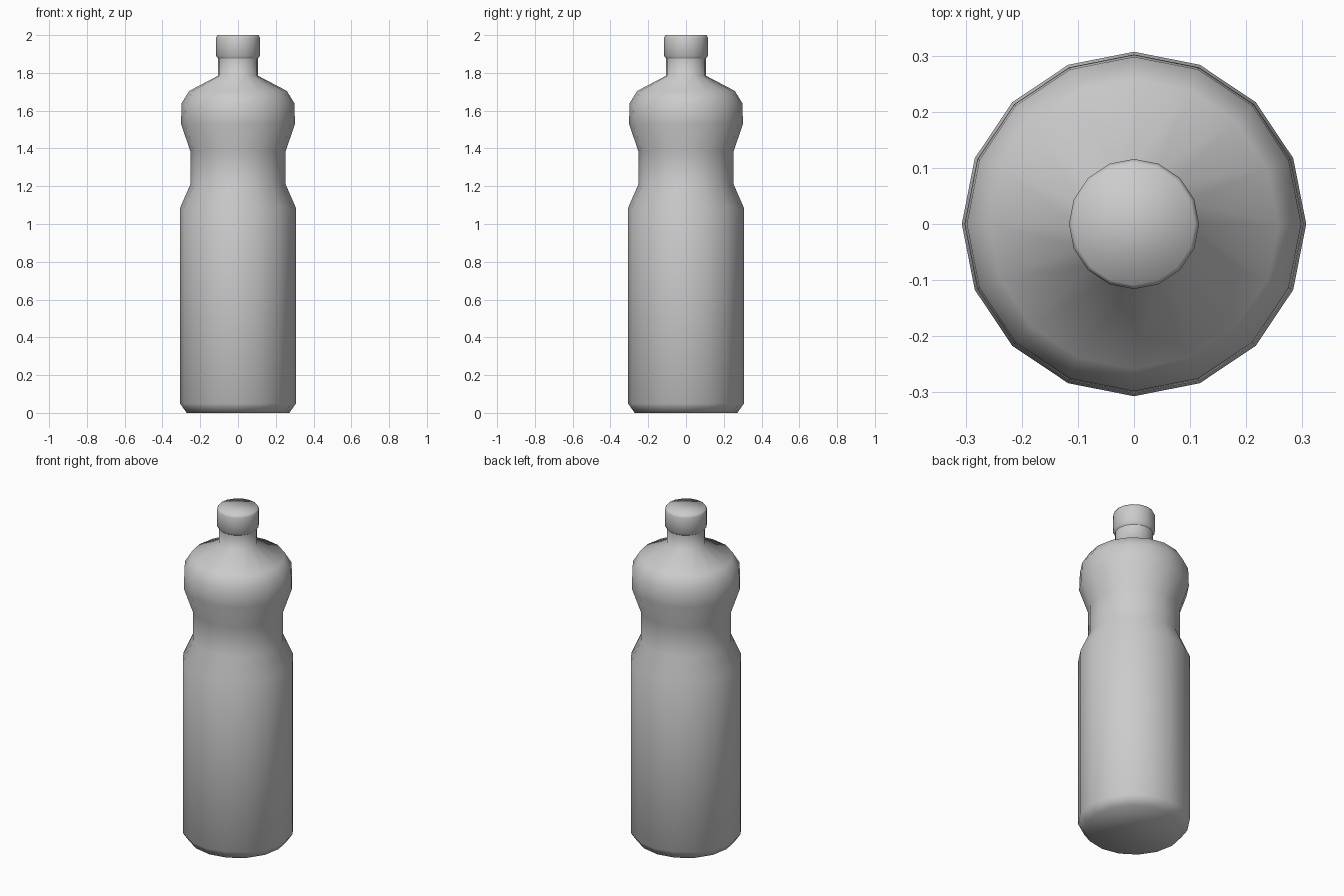
import bpy, bmesh
from math import cos, sin, tau

if "Cube" in bpy.data.objects:
    bpy.data.objects.remove(bpy.data.objects["Cube"])

SIDES = 16


def lathe(name, profile, cap_bottom, cap_top):
    """Revolve (radius, height) points around z into a smooth-shaded mesh."""
    bm = bmesh.new()
    rings = [[bm.verts.new((r * cos(tau * i / SIDES), r * sin(tau * i / SIDES), z))
              for i in range(SIDES)] for r, z in profile]
    for low, high in zip(rings, rings[1:]):
        for i in range(SIDES):
            j = (i + 1) % SIDES
            bm.faces.new((low[i], low[j], high[j], high[i]))
    if cap_bottom:
        bm.faces.new(rings[0][::-1])
    if cap_top:
        bm.faces.new(rings[-1])
    for face in bm.faces:
        face.smooth = True
    mesh = bpy.data.meshes.new(name)
    bm.to_mesh(mesh)
    bm.free()
    obj = bpy.data.objects.new(name, mesh)
    bpy.context.collection.objects.link(obj)
    return obj


# Bottle: base chamfer, body, grip waist, shoulder and neck
lathe("bottle_body", [
    (0.272, 0.0), (0.307, 0.05), (0.307, 1.085), (0.252, 1.21), (0.252, 1.385),
    (0.302, 1.53), (0.298, 1.64), (0.258, 1.705), (0.105, 1.785), (0.105, 1.875),
], True, False)

# Cap: flares out from the neck, with a slightly rounded top edge
lathe("cap", [(0.105, 1.875), (0.116, 1.89), (0.116, 1.985), (0.109, 2.0)], False, True)
